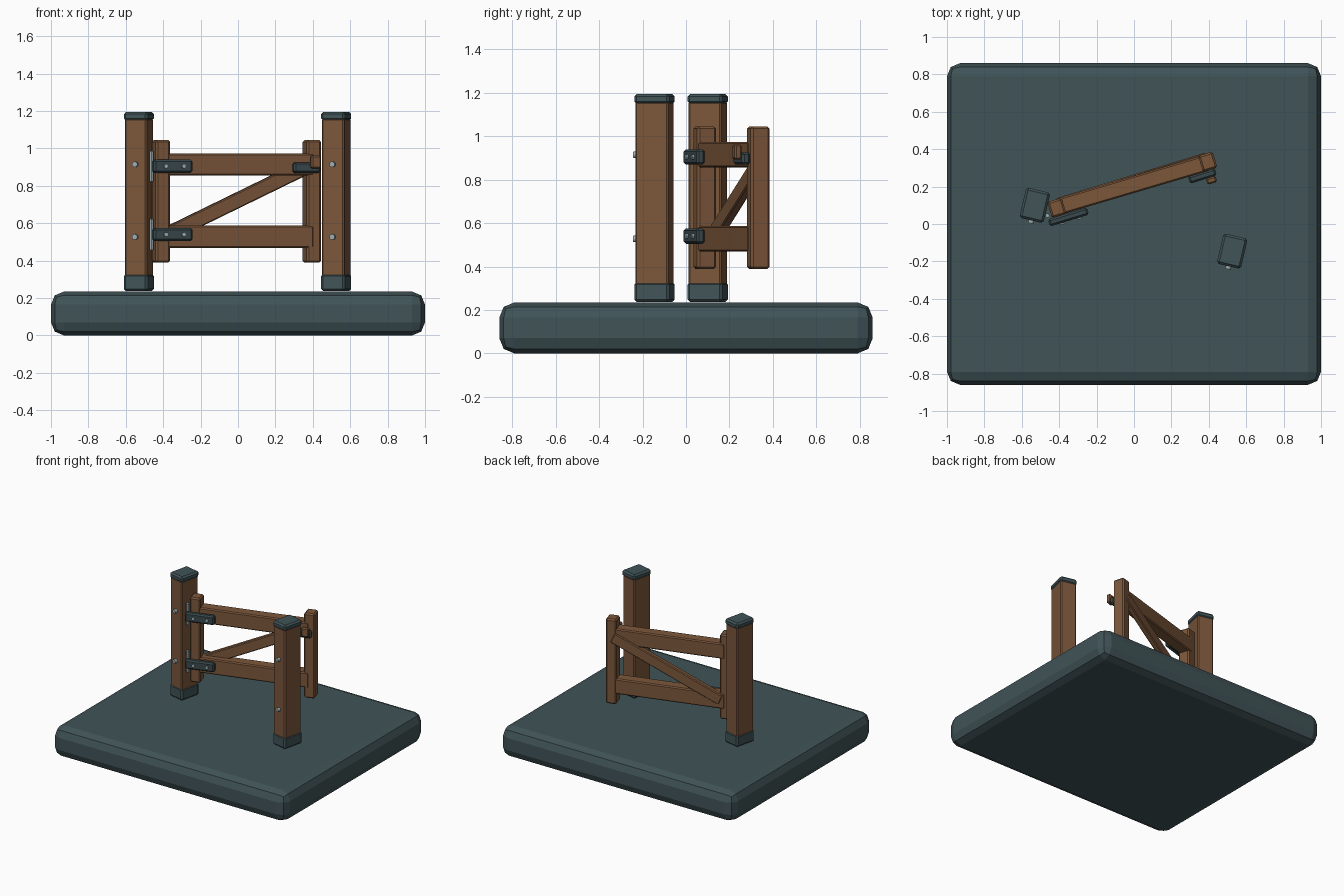
import bpy
from math import radians
from mathutils import Matrix

cube = bpy.data.objects.get("Cube")
if cube:
    bpy.data.objects.remove(cube, do_unlink=True)


def material(name, rgb):
    m = bpy.data.materials.new(name)
    m.use_nodes = True
    m.diffuse_color = (*rgb, 1)
    m.node_tree.nodes["Principled BSDF"].inputs["Base Color"].default_value = (*rgb, 1)
    return m


SLATE = material("slate", (0.052, 0.087, 0.096))
WOOD = material("brown wood", (0.2, 0.095, 0.044))
IRON = material("dark iron", (0.042, 0.067, 0.074))
STEEL = material("pale steel", (0.34, 0.42, 0.44))


def frame(x, y, angle):
    return Matrix.Translation((x, y, 0)) @ Matrix.Rotation(radians(angle), 4, "Z")


def finish(name, mat, matrix):
    obj = bpy.context.object
    obj.name = name
    obj.matrix_world = matrix
    obj.data.materials.append(mat)
    return obj


def box(name, mat, parent, loc, size, bevel=0.008, segments=1, turn=None):
    """Bevelled box placed in a parent frame."""
    bpy.ops.mesh.primitive_cube_add(size=1)
    obj = finish(name, mat, parent @ Matrix.Translation(loc) @ (turn or Matrix()))
    obj.data.transform(Matrix.Diagonal((*size, 1)))
    mod = obj.modifiers.new("soft edges", "BEVEL")
    mod.width, mod.segments = bevel, segments
    return obj


def rod(name, mat, parent, loc, radius, depth, facing_front=True):
    bpy.ops.mesh.primitive_cylinder_add(vertices=12, radius=radius, depth=depth)
    turn = Matrix.Rotation(radians(90), 4, "X") if facing_front else Matrix()
    obj = finish(name, mat, parent @ Matrix.Translation(loc) @ turn)
    bpy.ops.object.shade_smooth_by_angle()
    return obj


# Ground slab
box("base_slab", SLATE, Matrix(), (0, 0, 0.1175), (2, 1.72, 0.235), 0.07, 2)

# Posts with foot, cap and front bolts
for side, x, y in (("right", -0.53, 0.1), ("left", 0.525, -0.145)):
    post = frame(x, y, -13.1)
    box(side + "_post", WOOD, post, (0, 0, 0.7), (0.122, 0.156, 0.92))
    box(side + "_post_foot", SLATE, post, (0, 0, 0.283), (0.132, 0.166, 0.092), 0.012)
    box(side + "_post_cap", SLATE, post, (0, 0, 1.172), (0.132, 0.166, 0.046), 0.012)
    for z in (0.915, 0.527):
        rod(side + "_post_bolt", STEEL, post, (0, -0.084, z), 0.015, 0.03)

# Swung-open gate: stiles, rails and a diagonal brace on the back
gate = frame(-0.009, 0.209, 17)
for side, x in (("hinge", -0.422), ("latch", 0.422)):
    box(side + "_stile", WOOD, gate, (x, 0, 0.717), (0.08, 0.09, 0.656), 0.01)
skew = Matrix.Rotation(radians(-0.5), 4, "Z")
for level, z in (("upper", 0.915), ("lower", 0.528)):
    box(level + "_rail", WOOD, gate, (0, 0, z), (0.84, 0.088, 0.118), 0.008, turn=skew)
box("diagonal_brace", WOOD, gate, (0.01, 0.03, 0.72), (0.88, 0.042, 0.08), 0.006,
    turn=Matrix.Rotation(radians(-25), 4, "Y"))

# Hinge straps, bolts and pins
for level, z in (("upper", 0.905), ("lower", 0.54)):
    box(level + "_hinge_strap", IRON, gate, (-0.377, -0.064, z), (0.218, 0.04, 0.07), 0.01)
    for x in (-0.42, -0.32):
        rod(level + "_strap_bolt", STEEL, gate, (x, -0.086, z), 0.012, 0.016)
    rod(level + "_hinge_pin", STEEL, Matrix(), (-0.463, 0.045, z), 0.011, 0.165, False)

# Latch plate and handle
box("latch_plate", IRON, gate, (0.372, -0.064, 0.898), (0.15, 0.04, 0.056), 0.01)
box("latch_handle", WOOD, gate, (0.412, -0.1, 0.928), (0.054, 0.034, 0.07), 0.008)
